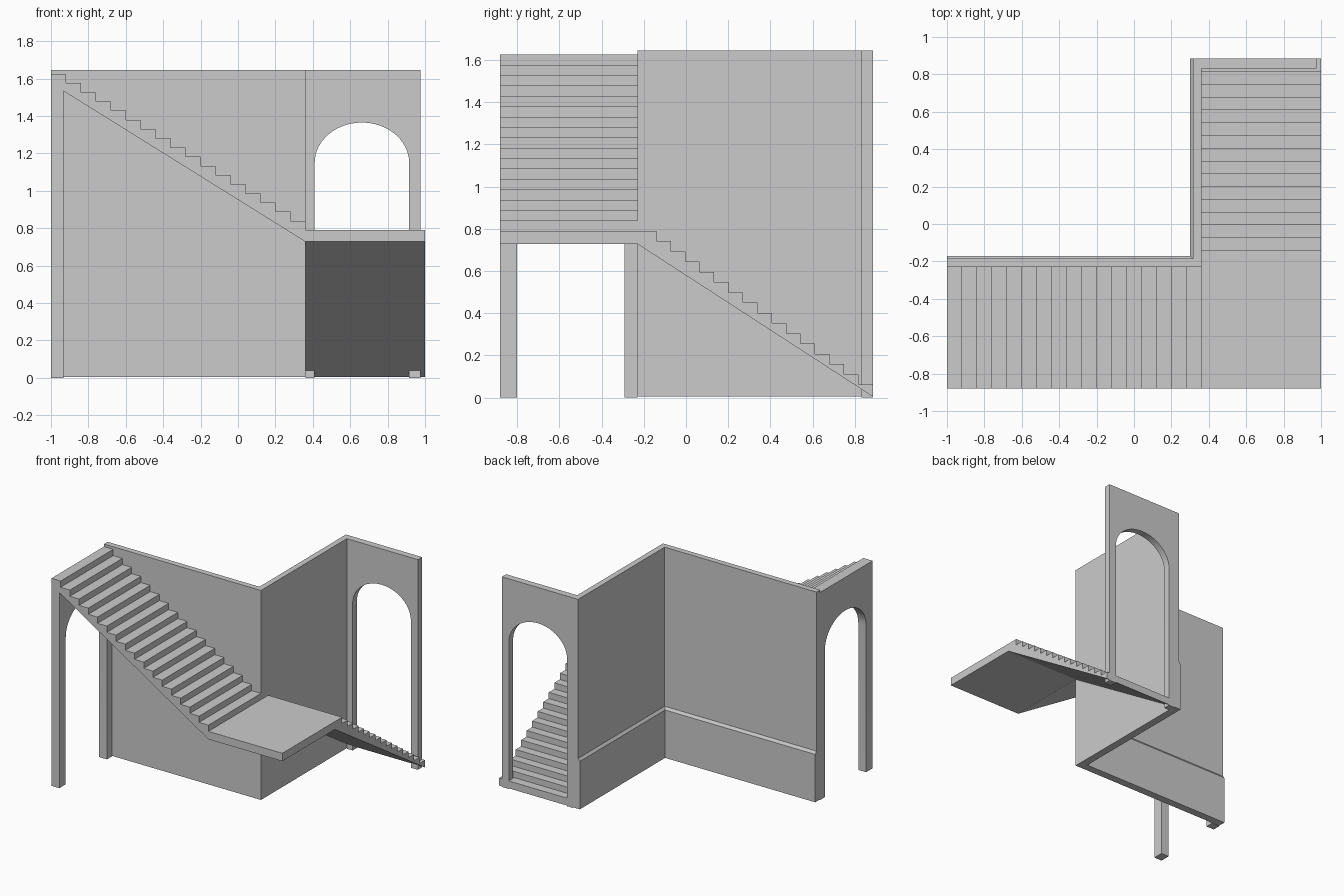
import bpy
import bmesh
import math
from mathutils import Vector

cube = bpy.data.objects.get("Cube")
if cube:
    bpy.data.objects.remove(cube, do_unlink=True)

# Single plaster colour
plaster = bpy.data.materials.new("light_grey_plaster")
plaster.use_nodes = True
GREY = (0.6, 0.6, 0.6, 1)
plaster.diffuse_color = GREY
plaster.node_tree.nodes["Principled BSDF"].inputs["Base Color"].default_value = GREY


def loft(name, rings):
    """Closed solid through matching rings of points."""
    bm = bmesh.new()
    loops = [[bm.verts.new(p) for p in ring] for ring in rings]
    bm.faces.new(loops[0])
    bm.faces.new(loops[-1])
    n = len(loops[0])
    for low, high in zip(loops, loops[1:]):
        for i in range(n):
            j = (i + 1) % n
            bm.faces.new((low[i], low[j], high[j], high[i]))
    bmesh.ops.recalc_face_normals(bm, faces=bm.faces)
    mesh = bpy.data.meshes.new(name)
    bm.to_mesh(mesh)
    bm.free()
    mesh.materials.append(plaster)
    obj = bpy.data.objects.new(name, mesh)
    bpy.context.collection.objects.link(obj)
    bpy.ops.object.select_all(action="DESELECT")
    obj.select_set(True)
    bpy.context.view_layer.objects.active = obj
    bpy.ops.object.shade_smooth_by_angle(angle=math.radians(30))
    return obj


def extrude_profile(name, profile, axis, start, end):
    """Extrude a (horizontal, z) profile along x or y."""
    def place(h, z, d):
        return Vector((d, h, z)) if axis == "x" else Vector((h, d, z))
    return loft(name, [[place(h, z, d) for h, z in profile] for d in (start, end)])


def steps(start, z, run, rise, count):
    """Zigzag outline: a riser then a tread, repeated."""
    points = [(start, z)]
    for i in range(count):
        z += rise
        points += [(start + i * run, z), (start + (i + 1) * run, z)]
    return points


def arch_profile(outer, opening, top, spring, apex):
    """Panel outline with an arched doorway open at the floor."""
    a, b = opening
    mid, half = (a + b) / 2, (b - a) / 2
    curve = []
    for i in range(25):
        t = math.pi * i / 24
        curve.append((mid - half * math.cos(t), spring + (apex - spring) * math.sin(t)))
    return ([(outer[0], 0), (outer[0], top), (outer[1], top), (outer[1], 0), (b, 0)]
            + curve[::-1] + [(a, 0)])


# L-shaped wall, with a thicker base on its outer side
def wall_ring(z, inset):
    x, y = 0.30 + inset, -0.17 - inset
    return [(-1, -0.23, z), (0.36, -0.23, z), (0.36, 0.885, z),
            (x, 0.885, z), (x, y, z), (-1, y, z)]


loft("corner_wall", [wall_ring(0.005, 0), wall_ring(0.38, 0),
                     wall_ring(0.40, 0.015), wall_ring(1.645, 0.015)])

# Arched panels at the two ends of the wall
extrude_profile("back_arch", arch_profile((0.36, 0.975), (0.41, 0.915), 1.645, 1.15, 1.365),
                "y", 0.832, 0.885)
extrude_profile("side_arch", arch_profile((-0.88, -0.23), (-0.80, -0.29), 1.59, 1.15, 1.365),
                "x", -1, -0.932)

# Upper flight, rising towards the right-hand end
upper = steps(0.36, 0.79, -0.08, 0.0491, 17)
extrude_profile("upper_flight", upper + [(-1, 1.575), (0.36, 0.728)], "y", -0.88, -0.23)

# Flat landing
extrude_profile("landing", [(-0.88, 0.728), (-0.23, 0.728), (-0.23, 0.79), (-0.88, 0.79)],
                "x", 0.36, 1)

# Lower flight, dropping towards the back
lower = steps(-0.14, 0.79, 0.0683, -0.0485, 15)
extrude_profile("lower_flight", [(-0.23, 0.728), (-0.23, 0.79)] + lower + [(0.885, 0.005)],
                "x", 0.36, 1)
